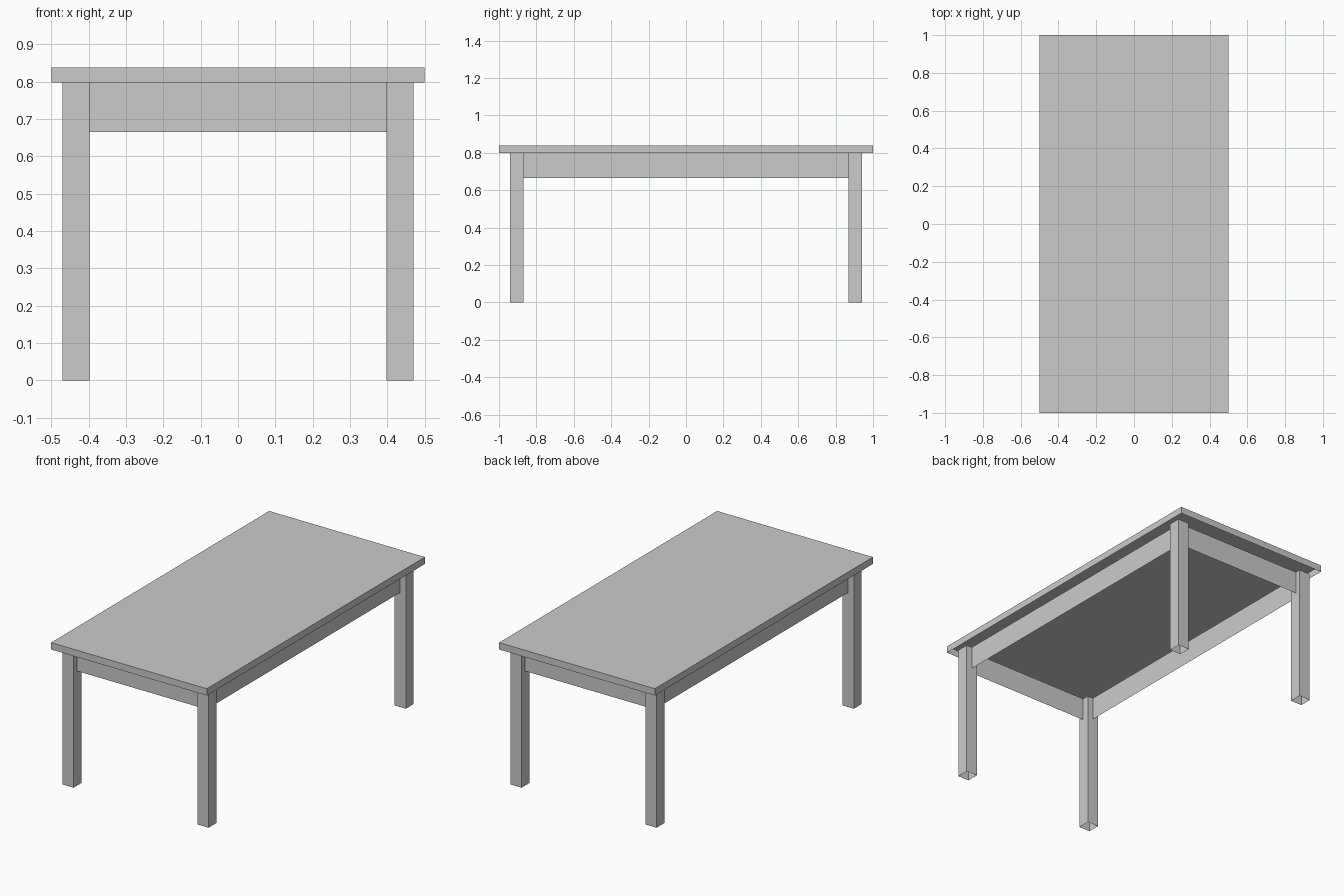
import bpy, bmesh

if "Cube" in bpy.data.objects:
    bpy.data.objects.remove(bpy.data.objects["Cube"])

LEG_X, LEG_Y = 0.434, 0.904    # leg centres
LEG_HALF = 0.036
APRON_X, APRON_Y = 0.434, 0.908  # apron planes
TOP_Z, APRON_Z = 0.798, 0.665


def add_object(name, bm):
    mesh = bpy.data.meshes.new(name)
    bm.to_mesh(mesh)
    bm.free()
    obj = bpy.data.objects.new(name, mesh)
    bpy.context.collection.objects.link(obj)
    return obj


def box(name, lo, hi, keep_top=False):
    # Box without a bottom face, optionally without a top face
    bm = bmesh.new()
    bmesh.ops.create_cube(bm, size=1)
    for v in bm.verts:
        v.co = [lo[i] + (v.co[i] + 0.5) * (hi[i] - lo[i]) for i in range(3)]
    bm.normal_update()
    ends = [f for f in bm.faces
            if f.normal.z < -0.5 or (f.normal.z > 0.5 and not keep_top)]
    bmesh.ops.delete(bm, geom=ends, context='FACES_ONLY')
    return add_object(name, bm)


def panel(name, a, b):
    # Thin upright sheet from a to b (plan points)
    bm = bmesh.new()
    corners = [(*a, APRON_Z), (*b, APRON_Z), (*b, TOP_Z), (*a, TOP_Z)]
    bm.faces.new([bm.verts.new(c) for c in corners])
    return add_object(name, bm)


# Table top: a shallow tray, open underneath
box("table_top", (-0.5, -1, TOP_Z), (0.5, 1, 0.838), keep_top=True)

# Legs: square tubes, open at the foot
for sy, end in ((-1, "front"), (1, "back")):
    for sx, side in ((-1, "left"), (1, "right")):
        x, y, h = sx * LEG_X, sy * LEG_Y, LEG_HALF
        box(f"{end}_{side}_leg", (x - h, y - h, 0), (x + h, y + h, TOP_Z))

# Aprons: sheets between the legs
ax, ay = LEG_X - LEG_HALF, LEG_Y - LEG_HALF
panel("front_apron", (-ax, -APRON_Y), (ax, -APRON_Y))
panel("back_apron", (ax, APRON_Y), (-ax, APRON_Y))
panel("right_apron", (APRON_X, -ay), (APRON_X, ay))
panel("left_apron", (-APRON_X, ay), (-APRON_X, -ay))
